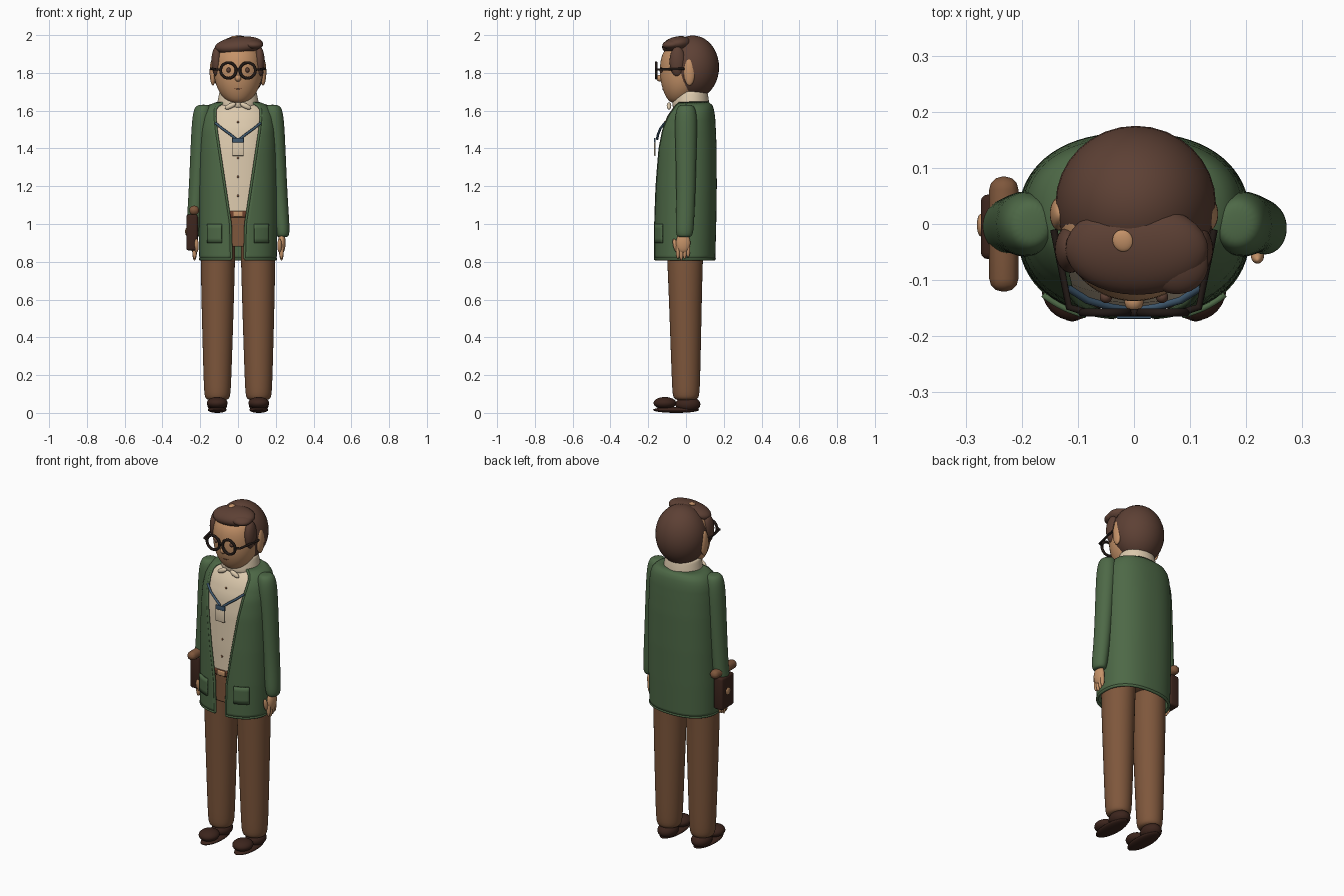
import bpy, bmesh, math
from math import sin, cos, pi
from mathutils import Matrix, Vector, Euler

if "Cube" in bpy.data.objects:
    bpy.data.objects.remove(bpy.data.objects["Cube"])


def material(name, rgb):
    m = bpy.data.materials.new(name)
    m.use_nodes = True
    m.diffuse_color = (*rgb, 1)
    m.node_tree.nodes["Principled BSDF"].inputs["Base Color"].default_value = (*rgb, 1)
    return m


GREEN = material("jacket green", (.075, .14, .062))
BROWN = material("trouser brown", (.21, .095, .045))
HAIR = material("hair brown", (.11, .052, .035))
DARK = material("dark leather", (.045, .018, .012))
SKIN = material("skin", (.56, .29, .14))
CREAM = material("shirt cream", (.72, .59, .42))
BLUE = material("lanyard blue", (.05, .1, .16))
BLACK = material("frame black", (.016, .01, .008))
BELT = material("belt leather", (.15, .05, .025))


def finish(name, bm, mat, subdiv=0):
    bmesh.ops.recalc_face_normals(bm, faces=bm.faces)
    me = bpy.data.meshes.new(name)
    bm.to_mesh(me)
    bm.free()
    for p in me.polygons:
        p.use_smooth = True
    me.materials.append(mat)
    ob = bpy.data.objects.new(name, me)
    bpy.context.collection.objects.link(ob)
    if subdiv:
        ob.modifiers.new("smooth", "SUBSURF").levels = subdiv
    return ob


def ball(name, loc, size, mat, rot=(0, 0, 0)):
    bm = bmesh.new()
    bmesh.ops.create_uvsphere(bm, u_segments=32, v_segments=20, radius=1)
    bm.transform(Matrix.LocRotScale(Vector(loc), Euler(rot), Vector(size)))
    return finish(name, bm, mat)


def box(name, loc, size, mat, bevel=0.005):
    bm = bmesh.new()
    bmesh.ops.create_cube(bm, size=1)
    bm.transform(Matrix.LocRotScale(Vector(loc), None, Vector(size)))
    ob = finish(name, bm, mat)
    mod = ob.modifiers.new("round", "BEVEL")
    mod.width, mod.segments = bevel, 3
    return ob


def skin_rows(name, rows, mat, closed=True, cap=True, subdiv=0):
    """Bridge rows of points into one surface."""
    bm = bmesh.new()
    rows = [[bm.verts.new(p) for p in r] for r in rows]
    n = len(rows[0])
    for a, b in zip(rows, rows[1:]):
        for i in range(n if closed else n - 1):
            j = (i + 1) % n
            bm.faces.new((a[i], a[j], b[j], b[i]))
    if closed and cap:
        bm.faces.new(rows[0])
        bm.faces.new(rows[-1])
    return finish(name, bm, mat, subdiv)


def loft(name, rings, mat):
    """Rings are (x, y, z, x radius, y radius)."""
    rows = [[(x + rx * cos(2 * pi * i / 20), y + ry * sin(2 * pi * i / 20), z)
             for i in range(20)] for x, y, z, rx, ry in rings]
    return skin_rows(name, rows, mat, subdiv=2)


def tube(name, pts, r, mat):
    cu = bpy.data.curves.new(name, "CURVE")
    cu.dimensions = "3D"
    cu.bevel_depth, cu.bevel_resolution, cu.use_fill_caps = r, 3, True
    sp = cu.splines.new("POLY")
    sp.points.add(len(pts) - 1)
    for p, co in zip(sp.points, pts):
        p.co = (*co, 1)
    cu.materials.append(mat)
    ob = bpy.data.objects.new(name, cu)
    bpy.context.collection.objects.link(ob)
    return ob


# Torso profile: height, half width, front, back, half opening of the jacket
PROFILE = [(.815, .2, -.163, .15, .035), (1.0, .203, -.163, .155, .04),
           (1.2, .203, -.16, .158, .07), (1.4, .2, -.152, .157, .1),
           (1.5, .196, -.138, .153, .115), (1.57, .188, -.112, .149, .122),
           (1.61, .172, -.085, .142, .12), (1.635, .145, -.065, .132, .1),
           (1.645, .1, -.05, .115, .075)]
POW = .85


def section(z):
    for a, b in zip(PROFILE, PROFILE[1:]):
        if z <= b[0]:
            t = max(0, (z - a[0]) / (b[0] - a[0]))
            return [p + (q - p) * t for p, q in zip(a, b)][1:]
    return PROFILE[-1][1:]


def torso_point(z, a, inset=0):
    w, f, b, _ = section(z)
    x = math.copysign(abs(sin(a)) ** POW, sin(a)) * (w - inset)
    y = (f + b) / 2 - math.copysign(abs(cos(a)) ** POW, cos(a)) * ((b - f) / 2 - inset)
    return (x, y, z)


def front_angle(x, z):
    return math.copysign(math.asin(min(1, abs(x) / section(z)[0]) ** (1 / POW)), x)


def on_front(x, z, lift=0):
    return torso_point(z, front_angle(x, z), -lift)


def torso_part(name, z0, z1, inset, mat, steps=24):
    rows = []
    for k in range(steps + 1):
        z = z0 + (z1 - z0) * k / steps
        rows.append([torso_point(z, 2 * pi * i / 64, inset) for i in range(64)])
    return skin_rows(name, rows, mat)


# Shirt, hips and belt
torso_part("shirt", 1.05, 1.645, .012, CREAM)
torso_part("hips", .88, 1.05, .016, BROWN)
torso_part("belt", 1.035, 1.07, .0085, BELT, 3)
box("belt_buckle", (0, -.157, 1.053), (.05, .012, .03), SKIN)
for z in (1.54, 1.35, 1.25, 1.15):
    ball("shirt_button", on_front(0, z, -.011), (.006, .004, .006), BROWN)

# Open jacket with rolled edges
rows = []
for k in range(43):
    z = .815 + .83 * k / 42
    a0 = front_angle(section(z)[3], z)
    rows.append([torso_point(z, a0 + (2 * pi - 2 * a0) * i / 64) for i in range(65)])
jacket = skin_rows("jacket", rows, GREEN, closed=False)
mod = jacket.modifiers.new("cloth", "SOLIDIFY")
mod.thickness, mod.offset = .01, 0
tube("jacket_hem", rows[0], .008, GREEN)
for side in (0, -1):
    tube("jacket_lapel_edge", [r[side] for r in rows], .007, GREEN)
for s in (-1, 1):
    grid = [[on_front(s * (.082 + .073 * i / 8), .9 + .1 * k / 4, .009)
             for i in range(9)] for k in range(5)]
    pocket = skin_rows("jacket_pocket", grid, GREEN, closed=False)
    mod = pocket.modifiers.new("cloth", "SOLIDIFY")
    mod.thickness, mod.offset = .01, 0

# Shirt collar
loft("collar", [(0, .025, 1.6, .115, .1), (0, .025, 1.64, .112, .1), (0, .025, 1.69, .102, .092),
                (0, .025, 1.705, .098, .088), (0, .025, 1.705, .06, .06)], CREAM)

for s in (-1, 1):
    ball("collar_wing", (s * .04, -.09, 1.625), (.032, .012, .014), CREAM, (0, s * .45, 0))

    # Arms
    loft("sleeve", [(s * x, y, z, r, r2) for x, y, z, r, r2 in (
        (.182, 0, 1.632, .025, .028), (.185, 0, 1.62, .045, .048), (.19, 0, 1.57, .053, .06),
        (.2, 0, 1.45, .05, .058), (.212, 0, 1.25, .046, .053), (.225, -.002, 1.08, .042, .049),
        (.235, -.008, .97, .04, .049), (.236, -.008, .935, .034, .042),
        (.236, -.008, .93, .02, .025))], GREEN)
    # Hands
    ball("palm", (s * .232, -.015, .9), (.02, .038, .055), SKIN)
    for i in range(4):
        ball("finger", (s * .23, -.043 + .018 * i, .85 + .008 * abs(i - 1)),
             (.012, .011, .043), SKIN)
    ball("thumb", (s * .22, -.055, .885), (.012, .013, .038), SKIN, (.25, 0, 0))

    # Legs
    loft("trouser_leg", [(s * .1, -.005, .98, .085, .1), (s * .104, -.005, .9, .091, .1),
                         (s * .107, -.005, .78, .092, .094), (s * .108, -.002, .45, .083, .084),
                         (s * .109, 0, .13, .073, .075), (s * .109, 0, .08, .068, .07),
                         (s * .109, 0, .065, .05, .05)], BROWN)
    # Shoes
    ball("shoe_heel", (s * .11, .01, .045), (.053, .066, .042), DARK)
    ball("shoe_toe", (s * .11, -.112, .052), (.055, .06, .032), DARK)
    ball("shoe_sole", (s * .11, -.052, .016), (.05, .122, .016), DARK)

    # Ears, sideburns, eyes and spectacles
    ball("ear", (s * .133, .018, 1.805), (.017, .03, .072), SKIN)
    ball("sideburn", (s * .113, -.045, 1.86), (.028, .042, .08), HAIR)
    ball("eye", (s * .05, -.13, 1.815), (.011, .011, .013), HAIR)
    bpy.ops.mesh.primitive_torus_add(location=(s * .051, -.158, 1.813), rotation=(pi / 2, 0, 0),
                                     major_radius=.041, minor_radius=.0075,
                                     major_segments=40, minor_segments=10)
    ring = bpy.context.object
    ring.name = "spectacle_ring"
    ring.data.materials.append(BLACK)
    bpy.ops.object.shade_smooth()
    tube("spectacle_arm", [(s * .09, -.156, 1.818), (s * .116, -.148, 1.818),
                           (s * .143, -.01, 1.822)], .0065, BLACK)

    # Lanyard strap
    tube("lanyard_strap", [on_front(s * x, z, .008) for x, z in
                           ((.115, 1.535), (.08, 1.505), (.04, 1.475), (.01, 1.45))], .0065, BLUE)

tube("spectacle_bridge", [(-.012, -.158, 1.82), (.012, -.158, 1.82)], .0065, BLACK)

# Badge
box("badge_clip", (0, -.165, 1.443), (.062, .008, .026), BLUE, .002)
box("badge_card", (0, -.165, 1.396), (.06, .007, .07), CREAM, .002)

# Head
loft("head", [(0, -.035, 1.64, .03, .035), (0, -.033, 1.65, .06, .06), (0, -.025, 1.69, .098, .092),
              (0, -.015, 1.75, .125, .122), (0, -.005, 1.83, .135, .137),
              (0, 0, 1.9, .128, .132), (0, .01, 1.95, .095, .1), (0, .01, 1.975, .04, .04)], SKIN)
ball("nose", (0, -.138, 1.772), (.017, .018, .018), SKIN)
tube("mouth", [(-.025, -.119, 1.718), (0, -.124, 1.714), (.025, -.119, 1.718)], .002, BELT)

# Hair with a swept fringe
ball("hair", (.003, .036, 1.83), (.143, .139, .168), HAIR)
ball("hair_fringe", (.005, -.045, 1.945), (.128, .082, .046), HAIR, (.15, -.1, 0))
ball("hair_sweep", (.075, -.07, 1.952), (.058, .055, .026), HAIR, (.1, .1, -.3))
ball("crown_patch", (-.02, -.03, 1.989), (.018, .02, .007), SKIN, (.1, -.1, .4))

# Hip bag
box("bag", (-.243, -.005, .955), (.06, .115, .19), DARK, .012)
box("bag_flap_roll", (-.232, -.018, 1.072), (.052, .205, .05), BROWN, .023)
ball("bag_stud", (-.273, -.002, .96), (.007, .02, .02), SKIN)
